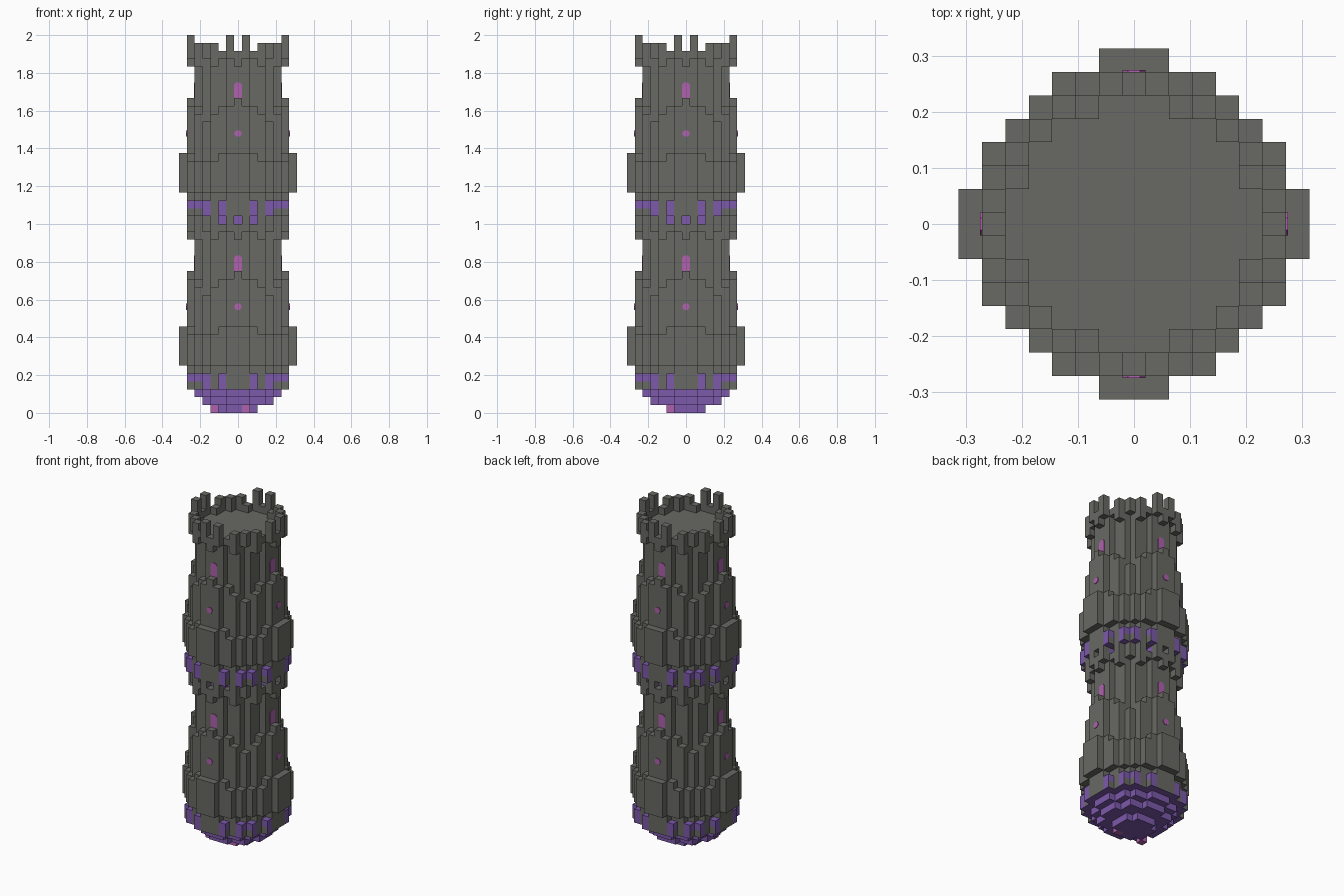
import bpy, bmesh, math
from mathutils import Matrix, Vector

V = 2 / 48          # size of one block
MODULE = 22         # rows in one storey

old = bpy.data.objects.get("Cube")
if old:
    bpy.data.objects.remove(old, do_unlink=True)


def material(name, rgb):
    m = bpy.data.materials.new(name)
    m.use_nodes = True
    m.diffuse_color = (*rgb, 1)
    m.node_tree.nodes["Principled BSDF"].inputs["Base Color"].default_value = (*rgb, 1)
    return m


STONE = material("dark stone", (0.14, 0.14, 0.125))
PURPLE = material("purple crystal", (0.2, 0.1, 0.4))
PINK = material("pink glow", (0.43, 0.12, 0.42))
MATS = [STONE, PURPLE, PINK]

cells = {}          # block position -> (part, colour index)


def disc(limit):
    r = range(-7, 8)
    return {(x, y) for x in r for y in r
            if x * x + y * y <= limit and abs(x) + abs(y) < 10}


small, bowl, core, wall, band = (disc(n) for n in (6, 18, 27, 38, 50))
ring, outer = wall - core, band - wall


def key(x, y):
    """Larger and smaller distance from the axes, for eightfold symmetry."""
    a, b = abs(x), abs(y)
    return max(a, b), min(a, b)


def fill(part, area, rows, colour=0):
    for x, y in area:
        for z in rows:
            cells[x, y, z] = (part, colour)


def pick(area, *keys):
    return [c for c in area if key(*c) in keys]


# Rounded crystal foot
fill("foot", small, [0], 1)
fill("foot", bowl, [1], 1)
fill("foot", core, [2], 1)
fill("foot_glow", [(1, -2), (-3, -2)], [0], 2)

# Central shaft with a crystal layer at the niches
fill("shaft", core, range(3, 45))
fill("shaft", core, [MODULE + 2], 1)

# Rows of each ring column above the storey base
wall_tops = {(6, 0): 18, (6, 1): 17, (5, 2): 17, (5, 3): 16, (4, 4): 15}
corbels = [(6, 0), (5, 3)]
for name, base in (("lower", 0), ("upper", MODULE)):
    # Wall columns with uneven tops
    for x, y in ring:
        fill(name + "_wall", [(x, y)], range(base + 3, base + wall_tops[key(x, y)]))
    # Projecting band, shorter on the diagonals
    fill(name + "_band", pick(outer, (7, 0), (7, 1), (6, 2)), range(base + 6, base + 11))
    fill(name + "_band", pick(outer, (6, 3), (5, 4)), range(base + 6, base + 10))
    # Crystal brackets under the band
    fill(name + "_crystals", pick(outer, (6, 2), (5, 4)), [base + 3, base + 4], 1)

# Overhang at the foot of the upper storey, with niches
fill("upper_wall", pick(ring, *corbels), [MODULE])
fill("upper_wall", ring, [MODULE + 1])
fill("upper_wall", pick(ring, (6, 1), (5, 3), (4, 4)), [MODULE + 2])

# Crown with battlements
fill("crown", pick(ring, *corbels), [44])
fill("crown", ring, [45])
fill("battlements", pick(ring, (6, 1)), [46, 47])
fill("battlements", pick(ring, (5, 3), (4, 4)), [46])

DIRECTIONS = [Vector(d) for d in ((1, 0, 0), (-1, 0, 0), (0, 1, 0),
                                  (0, -1, 0), (0, 0, 1), (0, 0, -1))]


def face_colour(part, colour, cell, n):
    x, y, z = cell
    if part.endswith("crystals") and z % MODULE == 3:
        main_y = abs(y) > abs(x)
        if (n.x and main_y) or (n.y and not main_y):
            return 0
    if part == "lower_wall" and z == 3 and n.z < 0:
        return 1
    return colour


def build(part):
    """Make one object from the exposed sides of its blocks."""
    bm = bmesh.new()
    verts = {}

    def vert(p):
        k = tuple(round(c * 2) for c in p)
        if k not in verts:
            verts[k] = bm.verts.new((p.x * V, p.y * V, (p.z + 0.5) * V))
        return verts[k]

    for cell, (owner, colour) in cells.items():
        if owner != part:
            continue
        c = Vector(cell)
        for n in DIRECTIONS:
            if tuple(int(i) for i in c + n) in cells:
                continue
            u = Vector((n.y, n.z, n.x))
            w = n.cross(u)
            corners = [c + (n + u * a + w * b) / 2
                       for a, b in ((-1, -1), (1, -1), (1, 1), (-1, 1))]
            f = bm.faces.new([vert(p) for p in corners])
            f.material_index = face_colour(part, colour, cell, n)
    finish(part, bm, MATS)


def finish(name, bm, mats):
    mesh = bpy.data.meshes.new(name)
    bm.to_mesh(mesh)
    bm.free()
    for m in mats:
        mesh.materials.append(m)
    ob = bpy.data.objects.new(name, mesh)
    bpy.context.collection.objects.link(ob)
    return ob


for part in dict.fromkeys(p for p, _ in cells.values()):
    build(part)


# Glowing windows on all four sides
def window(name, outline, z, dist, turn):
    bm = bmesh.new()
    face = bm.faces.new([bm.verts.new((x * V, -dist * V - 0.004, z * V + h * V))
                         for x, h in outline])
    side = bmesh.ops.extrude_face_region(bm, geom=[face])
    moved = [v for v in side["geom"] if isinstance(v, bmesh.types.BMVert)]
    bmesh.ops.translate(bm, verts=moved, vec=(0, 0.005, 0))
    bmesh.ops.recalc_face_normals(bm, faces=bm.faces)
    bm.transform(Matrix.Rotation(turn * math.pi / 2, 4, "Z"))
    finish(name, bm, [PINK])


tall = [(-.5, 0), (.5, 0), (.5, 1.7), (.25, 2), (-.25, 2), (-.5, 1.7)]
slit = [(-.5, 0), (-.25, -.4), (.25, -.4), (.5, 0), (.25, .4), (-.25, .4)]
for storey, base in (("lower", 0), ("upper", MODULE)):
    for turn in range(4):
        window(storey + "_tall_window", tall, base + 18, 5.5, turn)
        window(storey + "_small_window", slit, base + 13.5, 6.5, turn)
